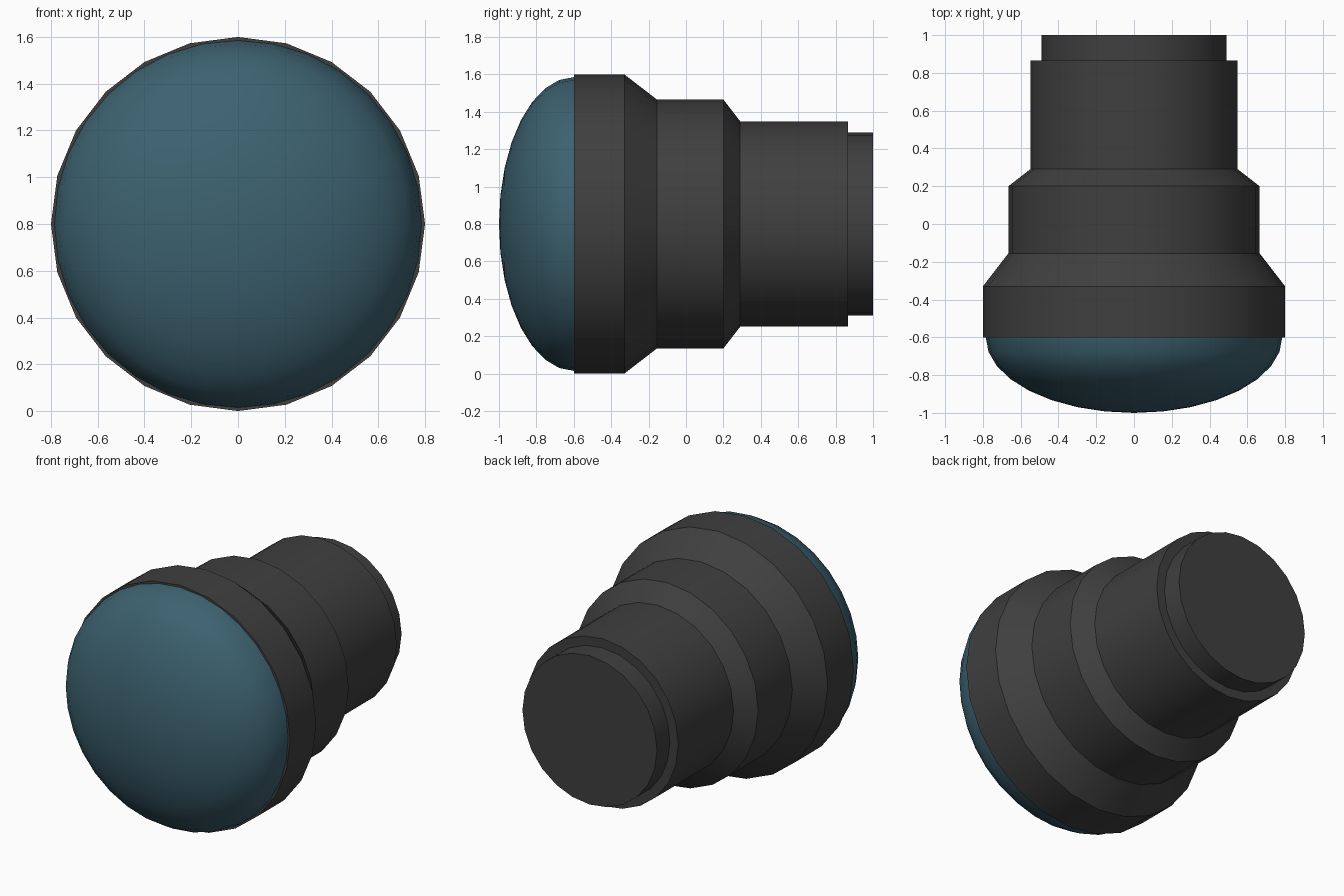
import bpy, bmesh, math

if "Cube" in bpy.data.objects:
    bpy.data.objects.remove(bpy.data.objects["Cube"])

CENTRE_Z = 0.8


def material(name, color):
    mat = bpy.data.materials.new(name)
    mat.diffuse_color = color
    mat.use_nodes = True
    mat.node_tree.nodes["Principled BSDF"].inputs["Base Color"].default_value = mat.diffuse_color
    return mat


def lathe(name, profile, sides, mat, angle):
    """Spin (y, radius) points around the y axis; ends are closed flat or to a pole."""
    bm = bmesh.new()
    rings = []
    for y, r in profile:
        if r < 1e-5:
            rings.append([bm.verts.new((0, y, CENTRE_Z))])
            continue
        steps = [2 * math.pi * i / sides for i in range(sides)]
        rings.append([bm.verts.new((r * math.sin(a), y, CENTRE_Z + r * math.cos(a)))
                      for a in steps])
    for a, b in zip(rings, rings[1:]):
        for i in range(sides):
            j = (i + 1) % sides
            if len(a) == 1:
                bm.faces.new((a[0], b[j], b[i]))
            else:
                bm.faces.new((a[i], a[j], b[j], b[i]))
    for ring in (rings[0], rings[-1]):
        if len(ring) > 1:
            bm.faces.new(ring)
    bmesh.ops.recalc_face_normals(bm, faces=bm.faces)
    mesh = bpy.data.meshes.new(name)
    bm.to_mesh(mesh)
    bm.free()
    obj = bpy.data.objects.new(name, mesh)
    bpy.context.collection.objects.link(obj)
    mesh.materials.append(mat)
    bpy.ops.object.select_all(action='DESELECT')
    obj.select_set(True)
    bpy.context.view_layer.objects.active = obj
    bpy.ops.object.shade_smooth_by_angle(angle=math.radians(angle))
    return obj


dark = material("dark_housing", (0.05, 0.05, 0.05, 1))
blue = material("blue_glass", (0.045, 0.12, 0.16, 1))

# Stepped barrel: front rim, taper, middle grip, taper, rear tube
lathe("lens_barrel", [(-0.6, 0.8), (-0.33, 0.8), (-0.155, 0.665), (0.2, 0.665),
                      (0.29, 0.549), (0.865, 0.549)], 24, dark, 30)

# Narrow mounting ring at the back
lathe("rear_mount", [(0.865, 0.489), (1.0, 0.489)], 24, dark, 30)

# Domed front glass: half of a flattened sphere
dome = [(-0.6 - 0.4 * math.cos(t), 0.785 * math.sin(t))
        for t in (math.pi / 16 * i for i in range(9))]
lathe("front_glass", dome, 32, blue, 40)
